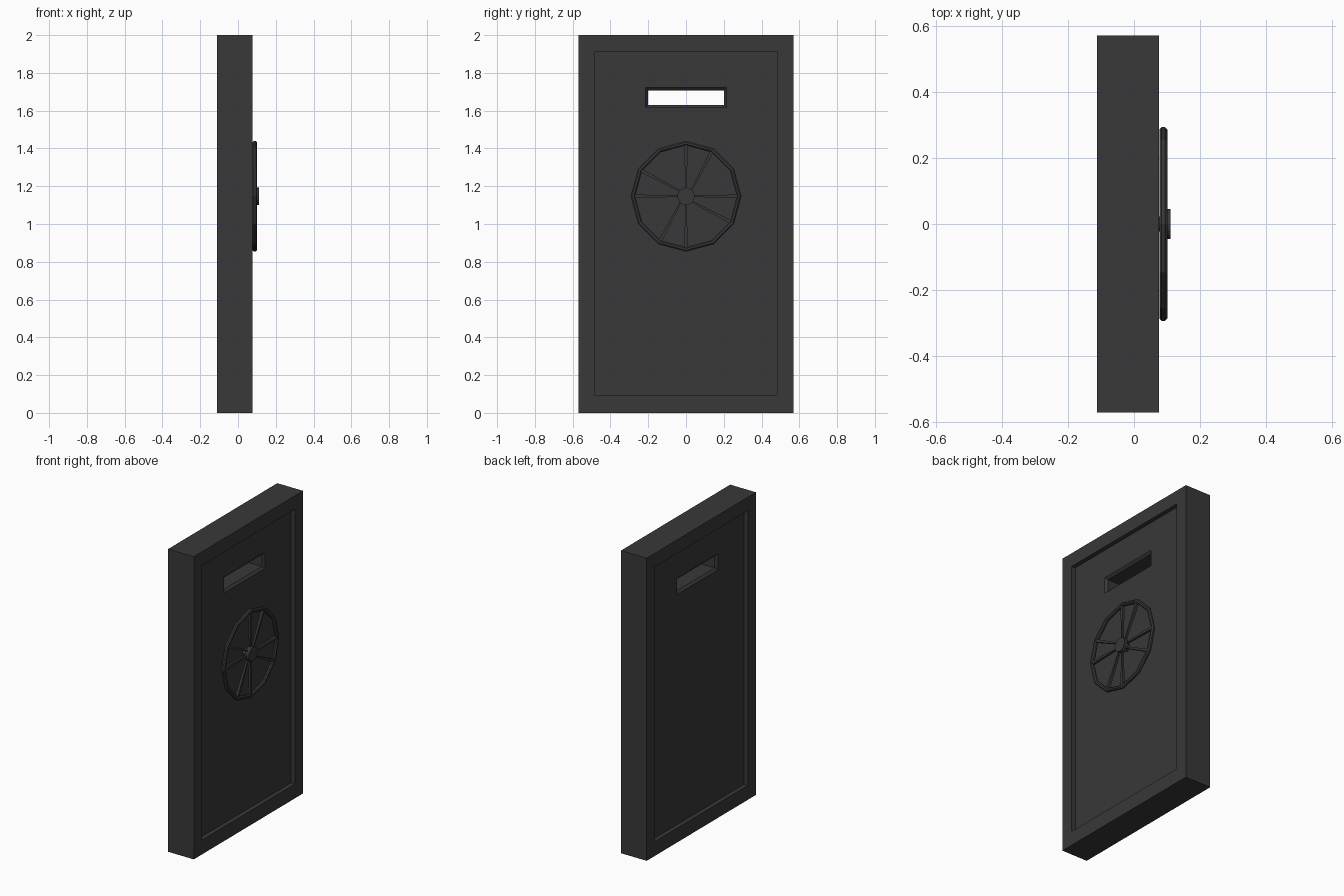
import bpy, bmesh, math
from mathutils import Vector

if "Cube" in bpy.data.objects:
    bpy.data.objects.remove(bpy.data.objects["Cube"])

steel = bpy.data.materials.new("dark steel")
steel.diffuse_color = (0.04, 0.04, 0.04, 1)
steel.use_nodes = True
steel.node_tree.nodes["Principled BSDF"].inputs["Base Color"].default_value = steel.diffuse_color

def finish(bm, name):
    bmesh.ops.recalc_face_normals(bm, faces=bm.faces)
    me = bpy.data.meshes.new(name)
    bm.to_mesh(me)
    bm.free()
    me.materials.append(steel)
    ob = bpy.data.objects.new(name, me)
    bpy.context.collection.objects.link(ob)
    return ob

def bridge(bm, loops, closed):
    # join consecutive vertex loops with quads
    n = len(loops[0])
    pairs = list(zip(loops, loops[1:])) + ([(loops[-1], loops[0])] if closed else [])
    for a, b in pairs:
        for i in range(n):
            j = (i + 1) % n
            bm.faces.new((a[i], a[j], b[j], b[i]))

def polar(x, r, deg):
    a = math.radians(deg)
    return Vector((x, r * math.cos(a), CZ + r * math.sin(a)))

CZ = 1.147                      # wheel centre height
FRONT, BACK, DEPTH = 0.076, -0.112, 0.028

# Door slab: nested rectangles from the slot, over one face, round the edge, and back
def rect(bm, x, hy, z0, z1):
    return [bm.verts.new((x, y, z)) for y, z in ((-hy, z0), (hy, z0), (hy, z1), (-hy, z1))]

bm = bmesh.new()
pf, pb = FRONT - DEPTH, BACK + DEPTH
bridge(bm, [rect(bm, *p) for p in (
    (pf - 0.014, 0.2, 1.63, 1.708), (pf, 0.214, 1.616, 1.722),
    (pf, 0.485, 0.095, 1.91), (FRONT, 0.485, 0.095, 1.91),
    (FRONT, 0.57, 0, 2), (BACK, 0.57, 0, 2),
    (BACK, 0.485, 0.095, 1.91), (pb, 0.485, 0.095, 1.91),
    (pb, 0.214, 1.616, 1.722), (pb + 0.014, 0.2, 1.63, 1.708))], True)
finish(bm, "door_slab")

# Wheel rim: 12-sided ring with an octagonal section
bm = bmesh.new()
RX, RR, T = 0.089, 0.281, 0.0132
loops = []
for i in range(12):
    loop = []
    for k in range(8):
        a = math.radians(22.5 + 45 * k)
        loop.append(bm.verts.new(polar(RX + T * math.cos(a), RR + T * math.sin(a), 30 * i)))
    loops.append(loop)
bridge(bm, loops, True)
finish(bm, "wheel_rim")

# Spokes: taper from rim corners in to an evenly spaced hub
bm = bmesh.new()
for outer, inner in ((0, 0), (60, 45), (90, 90), (150, 135),
                     (180, 180), (240, 225), (270, 270), (330, 315)):
    p, q = polar(RX, 0.272, outer), polar(RX, 0.035, inner)
    side = (p - q).normalized().cross(Vector((1, 0, 0)))
    ends = []
    for c, w, h in ((p, 0.009, 0.009), (q, 0.004, 0.006)):
        ends.append([bm.verts.new(c + side * w * s + Vector((h * t, 0, 0)))
                     for s, t in ((-1, -1), (1, -1), (1, 1), (-1, 1))])
    bridge(bm, ends, False)
    for e in ends:
        bm.faces.new(e)
finish(bm, "wheel_spokes")

# Hub and the axle that carries it
def disc(name, r, x0, x1, n):
    bpy.ops.mesh.primitive_cylinder_add(vertices=n, radius=r, depth=x1 - x0,
        location=((x0 + x1) / 2, 0, CZ), rotation=(0, math.pi / 2, 0))
    ob = bpy.context.object
    ob.name = name
    ob.data.materials.append(steel)

disc("wheel_hub", 0.046, 0.08, 0.111, 16)
disc("wheel_axle", 0.022, pf - 0.01, 0.085, 12)
